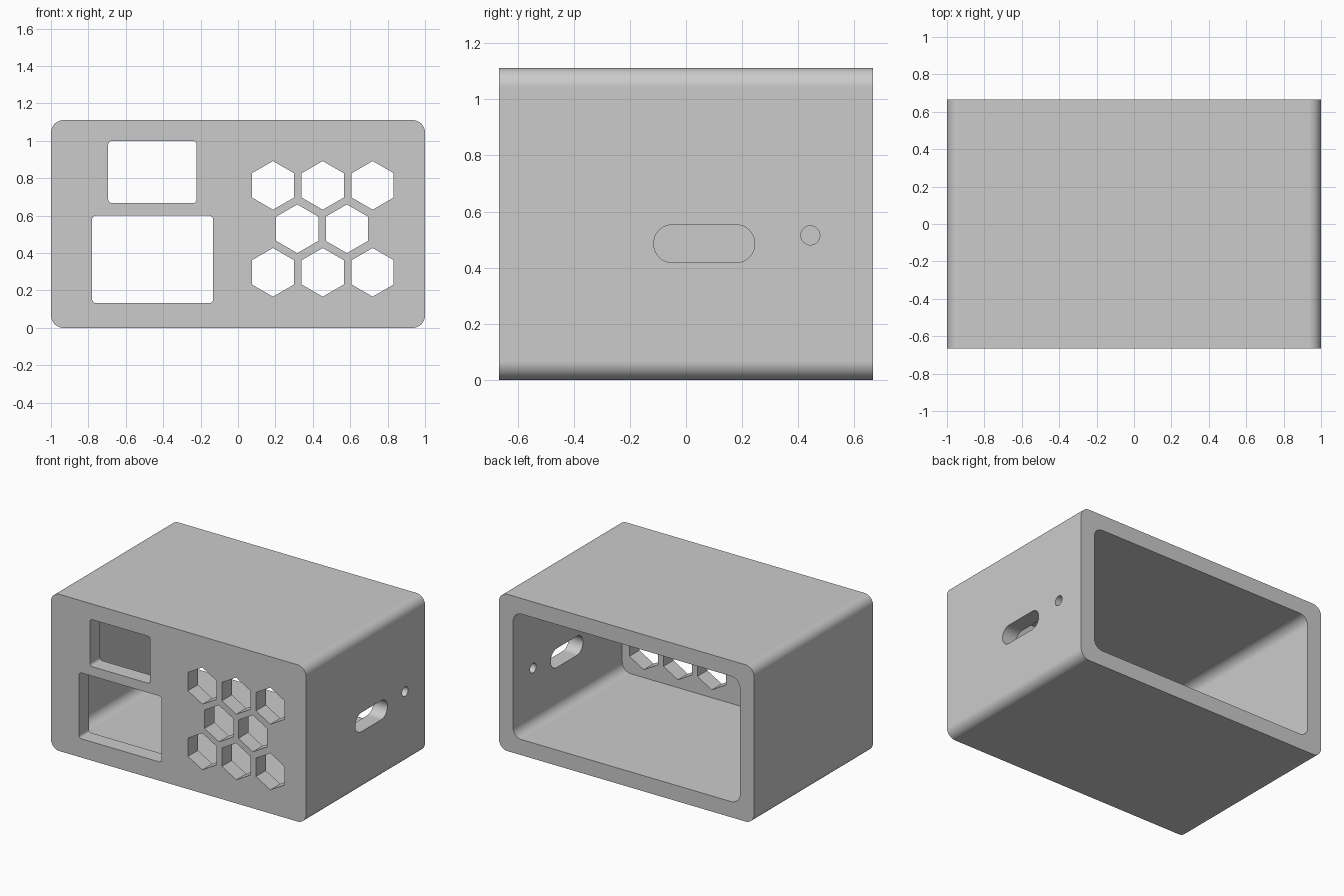
import bpy
import bmesh
from math import cos, sin, pi, tau

if "Cube" in bpy.data.objects:
    bpy.data.objects.remove(bpy.data.objects["Cube"], do_unlink=True)

WIDTH, DEPTH, HEIGHT = 2.0, 1.333, 1.111
WALL = 0.111
CORNER = 0.067
FRONT, BACK = -DEPTH / 2, DEPTH / 2

grey = bpy.data.materials.new("plain grey")
grey.use_nodes = True
colour = (0.6, 0.6, 0.6, 1)
grey.diffuse_color = colour
grey.node_tree.nodes["Principled BSDF"].inputs["Base Color"].default_value = colour


def rounded_rect(u0, u1, v0, v1, r, steps=10):
    """Outline of a rectangle with rounded corners."""
    centres = [(u1 - r, v1 - r), (u0 + r, v1 - r), (u0 + r, v0 + r), (u1 - r, v0 + r)]
    return [(cu + r * cos((q + i / steps) * pi / 2), cv + r * sin((q + i / steps) * pi / 2))
            for q, (cu, cv) in enumerate(centres) for i in range(steps + 1)]


def polygon(u, v, r, sides):
    """Regular polygon with a corner pointing up."""
    return [(u + r * sin(tau * i / sides), v + r * cos(tau * i / sides)) for i in range(sides)]


def prism(name, outline, start, end, axis="y"):
    """Extrude an outline along the x or y axis."""
    bm = bmesh.new()
    place = (lambda u, v, w: (u, w, v)) if axis == "y" else (lambda u, v, w: (w, u, v))
    ring_a, ring_b = ([bm.verts.new(place(u, v, w)) for u, v in outline] for w in (start, end))
    bm.faces.new(ring_a)
    bm.faces.new(ring_b)
    n = len(outline)
    for i in range(n):
        j = (i + 1) % n
        bm.faces.new((ring_a[i], ring_a[j], ring_b[j], ring_b[i]))
    bmesh.ops.remove_doubles(bm, verts=bm.verts, dist=1e-5)
    bmesh.ops.recalc_face_normals(bm, faces=bm.faces)
    mesh = bpy.data.meshes.new(name)
    bm.to_mesh(mesh)
    bm.free()
    mesh.materials.append(grey)
    obj = bpy.data.objects.new(name, mesh)
    bpy.context.collection.objects.link(obj)
    return obj


# Outer case
case = prism("case", rounded_rect(-WIDTH / 2, WIDTH / 2, 0, HEIGHT, CORNER), FRONT, BACK)
bpy.ops.object.select_all(action="DESELECT")
bpy.context.view_layer.objects.active = case
case.select_set(True)

# Cavity, open at the back
inner = WIDTH / 2 - WALL
cutters = [prism("cavity_cutter", rounded_rect(-inner, inner, WALL, HEIGHT - WALL, CORNER),
                 FRONT + WALL, BACK + 0.1)]

# Two front windows
for name, box in (("upper_window", (-0.694, -0.222, 0.667, 1.0)),
                  ("lower_window", (-0.78, -0.133, 0.133, 0.6))):
    cutters.append(prism(name + "_cutter", rounded_rect(*box, 0.02, 4), FRONT - 0.1, FRONT + WALL + 0.05))

# Honeycomb vents
for z, columns in ((0.762, (0.187, 0.453, 0.72)), (0.53, (0.317, 0.582)), (0.297, (0.187, 0.453, 0.72))):
    for x in columns:
        cutters.append(prism("vent_cutter", polygon(x, z, 0.13, 6), FRONT - 0.1, FRONT + WALL + 0.05))

# Slot and small round hole in the left wall
side_cuts = {"slot": rounded_rect(-0.115, 0.245, 0.418, 0.553, 0.067),
             "round_hole": polygon(0.443, 0.515, 0.034, 32)}
for name, outline in side_cuts.items():
    cutters.append(prism(name + "_cutter", outline, inner - 0.05, WIDTH / 2 + 0.1, "x"))

for cutter in cutters:
    cutter.hide_render = True
    cut = case.modifiers.new("cut", "BOOLEAN")
    cut.operation = "DIFFERENCE"
    cut.solver = "EXACT"
    cut.object = cutter
    bpy.ops.object.modifier_apply(modifier=cut.name)
    bpy.data.objects.remove(cutter, do_unlink=True)

# Smooth corners, crisp edges
bpy.ops.object.shade_smooth_by_angle(angle=pi / 6)
weighted = case.modifiers.new("flat walls", "WEIGHTED_NORMAL")
weighted.keep_sharp = True
